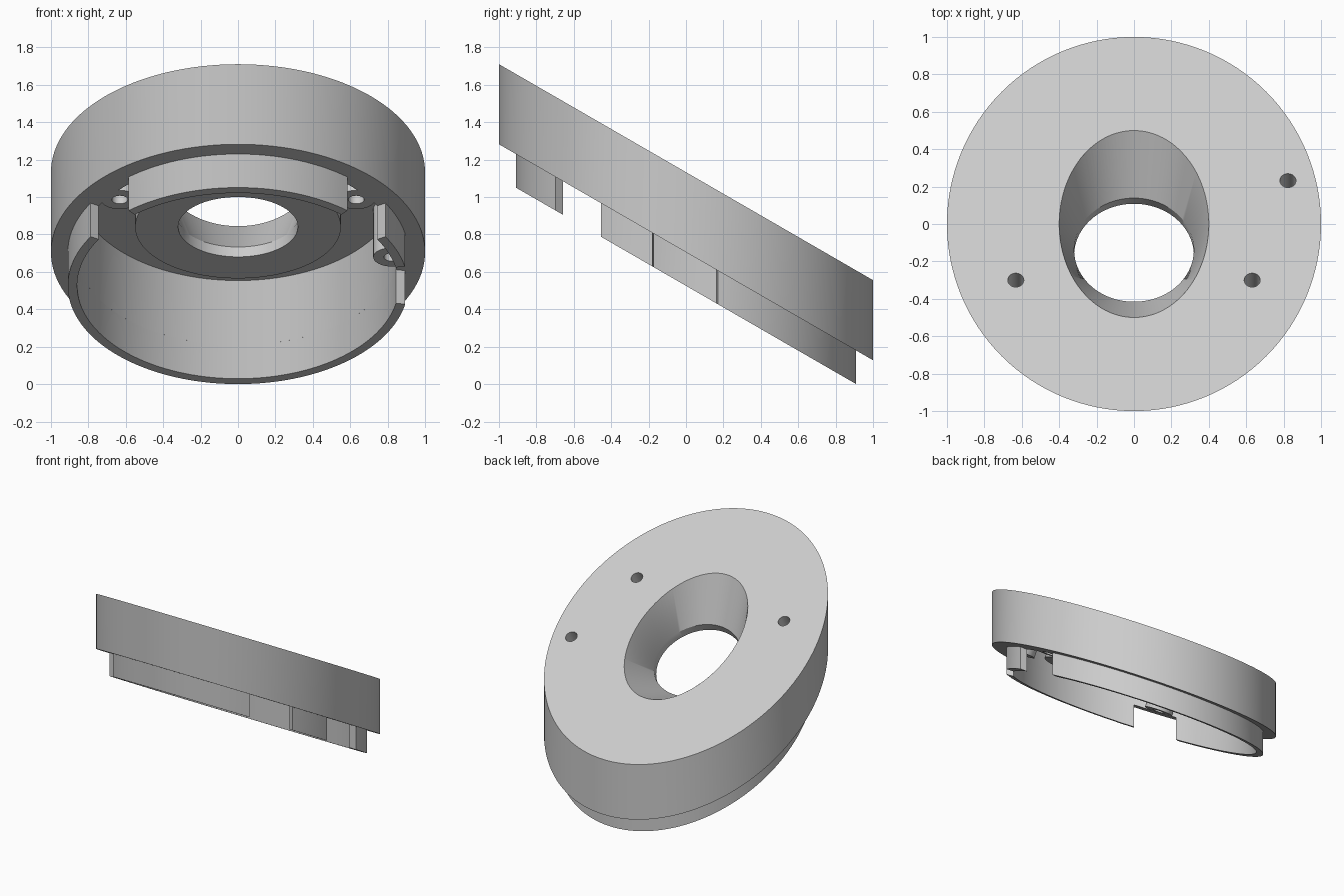
import bpy, bmesh
from math import sin, cos, tan, radians, pi
from mathutils import Matrix, Vector

if "Cube" in bpy.data.objects:
    bpy.data.objects.remove(bpy.data.objects["Cube"])

TILT = radians(30)
SLOPE = tan(TILT)
# Heights on the centre line of the parallel sloping planes
TOP, ROOF, RIM, LIP = 1.133, 1.05, 0.705, 0.5255
SIDES = 128

grey = bpy.data.materials.new("light grey plastic")
grey.use_nodes = True
grey.diffuse_color = (0.6, 0.6, 0.6, 1)
grey.node_tree.nodes["Principled BSDF"].inputs["Base Color"].default_value = (0.6, 0.6, 0.6, 1)


def loft(name, rings):
    """Closed solid skinned through a list of point rings."""
    bm = bmesh.new()
    rows = [[bm.verts.new(p) for p in ring] for ring in rings]
    for a, b in zip(rows, rows[1:]):
        for i in range(len(a)):
            j = (i + 1) % len(a)
            bm.faces.new((a[i], a[j], b[j], b[i]))
    bm.faces.new(rows[0])
    bm.faces.new(rows[-1])
    bmesh.ops.recalc_face_normals(bm, faces=bm.faces)
    mesh = bpy.data.meshes.new(name)
    bm.to_mesh(mesh)
    bm.free()
    mesh.materials.append(grey)
    obj = bpy.data.objects.new(name, mesh)
    bpy.context.collection.objects.link(obj)
    return obj


def sloped(radius, angle, height):
    """Point on an upright cylinder where a sloping plane cuts it."""
    y = radius * sin(angle)
    return (radius * cos(angle), y, height - SLOPE * y)


def upright(name, radius, high, low):
    turns = [2 * pi * i / SIDES for i in range(SIDES)]
    return loft(name, [[sloped(radius, a, h) for a in turns] for h in (high, low)])


def tilted(name, x, y, sections, sides):
    """Solid along the axis square to the sloping top; sections are (depth, rx, ry)."""
    frame = Matrix.Translation((x, y, TOP - SLOPE * y)) @ Matrix.Rotation(-TILT, 4, 'X')
    turns = [2 * pi * i / sides for i in range(sides)]
    return loft(name, [[frame @ Vector((rx * cos(a), ry * sin(a), -d)) for a in turns]
                       for d, rx, ry in sections])


def combine(target, tool, operation):
    mod = target.modifiers.new(operation, 'BOOLEAN')
    mod.operation, mod.object, mod.solver = operation, tool, 'EXACT'
    bpy.context.view_layer.objects.active = target
    bpy.ops.object.modifier_apply(modifier=mod.name)
    bpy.data.objects.remove(tool)


# Slanted body, hollow underneath
body = upright("slanted_body", 1.0, TOP, RIM)
combine(body, upright("pocket", 0.86, ROOF, RIM - 0.2), 'DIFFERENCE')

# Central boss and three screw bosses under the roof
SCREWS = [(-0.632, -0.3), (0.632, -0.3), (0.823, 0.232)]
combine(body, tilted("centre_boss", 0, 0, [(0.04, 0.55, 0.55), (0.338, 0.55, 0.55)], SIDES), 'UNION')
for x, y in SCREWS:
    combine(body, tilted("screw_boss", x, y, [(0.04, 0.1, 0.1), (0.37, 0.1, 0.1)], 40), 'UNION')

# Flared centre opening with a short straight lip
over = 1 + 0.05 / 0.277
flare = [(-0.05, 0.32 + 0.08 * over, 0.32 + 0.257 * over), (0.277, 0.32, 0.32), (0.45, 0.32, 0.32)]
combine(body, tilted("opening", 0, 0, flare, SIDES), 'DIFFERENCE')
for x, y in SCREWS:
    combine(body, tilted("screw_hole", x, y, [(-0.1, 0.043, 0.043), (0.5, 0.043, 0.043)], 32), 'DIFFERENCE')


# Locating ring below the rim, split by gaps at the screws
def ring_part(name, start, end):
    steps = max(4, int((end - start) / 2.5))
    rings = []
    for i in range(steps + 1):
        a = radians(start + (end - start) * i / steps)
        rings.append([sloped(0.91, a, RIM), sloped(0.86, a, RIM),
                      sloped(0.86, a, LIP), sloped(0.91, a, LIP)])
    return loft(name, rings)


parts = [body,
         ring_part("back_ring", 10.8, 210),
         ring_part("front_ring", 230, 310),
         ring_part("left_ring", 330, 348.6)]

bpy.ops.object.select_all(action='DESELECT')
for part in parts:
    part.select_set(True)
bpy.context.view_layer.objects.active = body
bpy.ops.object.shade_smooth_by_angle(angle=radians(25))
